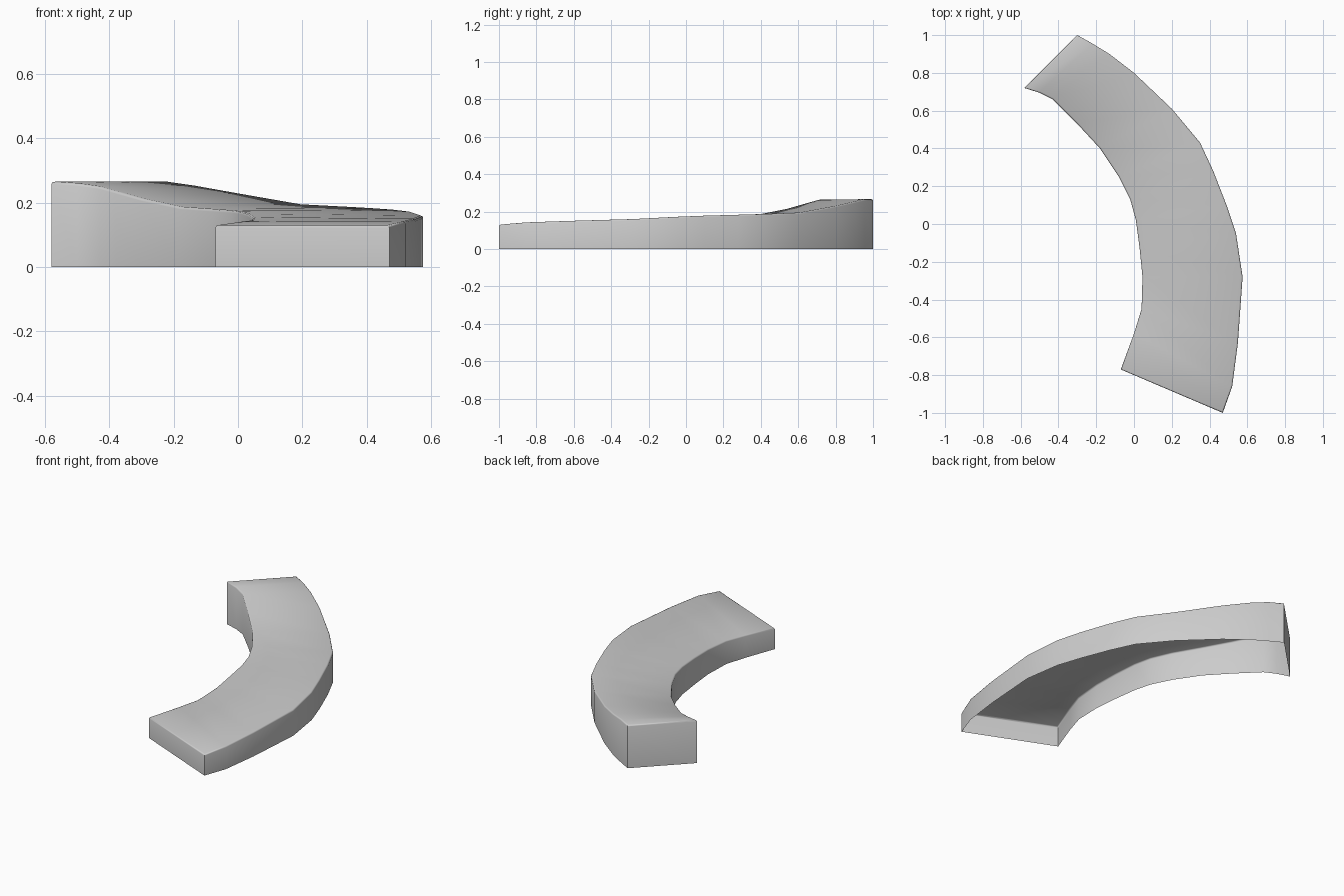
import bpy
import bmesh
import math

# Remove the default object
default_object = bpy.data.objects.get("Cube")
if default_object:
    bpy.data.objects.remove(default_object, do_unlink=True)


def make_material(name, colour):
    material = bpy.data.materials.new(name)
    material.use_nodes = True
    material.diffuse_color = colour
    material.node_tree.nodes["Principled BSDF"].inputs["Base Color"].default_value = colour
    return material


# Upper rims of the curved walls, from the low front end to the high back end
outer_rim = [
    (.47, -1, .13), (.52, -.86, .142), (.55, -.63, .15), (.575, -.28, .16),
    (.54, -.05, .172), (.49, .1, .178), (.42, .28, .183), (.35, .43, .187),
    (.2, .61, .195), (0, .8, .23), (-.13, .9, .253), (-.22, .955, .266), (-.3, 1, .266),
]
inner_rim = [
    (-.07, -.77, .13), (0, -.58, .14), (.04, -.45, .145), (.045, -.28, .155),
    (.03, -.13, .165), (.01, .02, .172), (-.02, .13, .176), (-.08, .25, .18),
    (-.18, .4, .187), (-.3, .53, .213), (-.43, .66, .25), (-.5, .695, .26), (-.58, .72, .266),
]


def build_sloped_path(name, outer, inner, material, rounding):
    """Hollow shell: a sloped top between two rims, with walls down to the ground."""
    bm = bmesh.new()
    outer_verts = [bm.verts.new(point) for point in outer]
    inner_verts = [bm.verts.new(point) for point in inner]

    # Sloped top surface
    for i in range(len(outer) - 1):
        bm.faces.new((outer_verts[i], outer_verts[i + 1], inner_verts[i + 1], inner_verts[i]))

    # Side and end walls, left open underneath
    loop = outer_verts + inner_verts[::-1]
    ground = [bm.verts.new((v.co.x, v.co.y, 0)) for v in loop]
    rim_edges = []
    for i, top in enumerate(loop):
        j = (i + 1) % len(loop)
        bm.faces.new((top, ground[i], ground[j], loop[j]))
        rim_edges.append(bm.edges.get((top, loop[j])))

    # Softened upper rim
    bmesh.ops.bevel(bm, geom=rim_edges, offset=rounding, segments=2,
                    profile=0.5, affect='EDGES', clamp_overlap=True)
    bmesh.ops.recalc_face_normals(bm, faces=bm.faces)

    mesh = bpy.data.meshes.new(name)
    bm.to_mesh(mesh)
    bm.free()
    mesh.materials.append(material)
    path = bpy.data.objects.new(name, mesh)
    bpy.context.collection.objects.link(path)
    return path


stone_grey = make_material("stone_grey", (.6, .6, .6, 1))
curved_ramp = build_sloped_path("curved_ramp", outer_rim, inner_rim, stone_grey, .008)

# Smooth the curves while keeping the end corners sharp
bpy.ops.object.select_all(action='DESELECT')
curved_ramp.select_set(True)
bpy.context.view_layer.objects.active = curved_ramp
bpy.ops.object.shade_smooth_by_angle(angle=math.radians(50))
